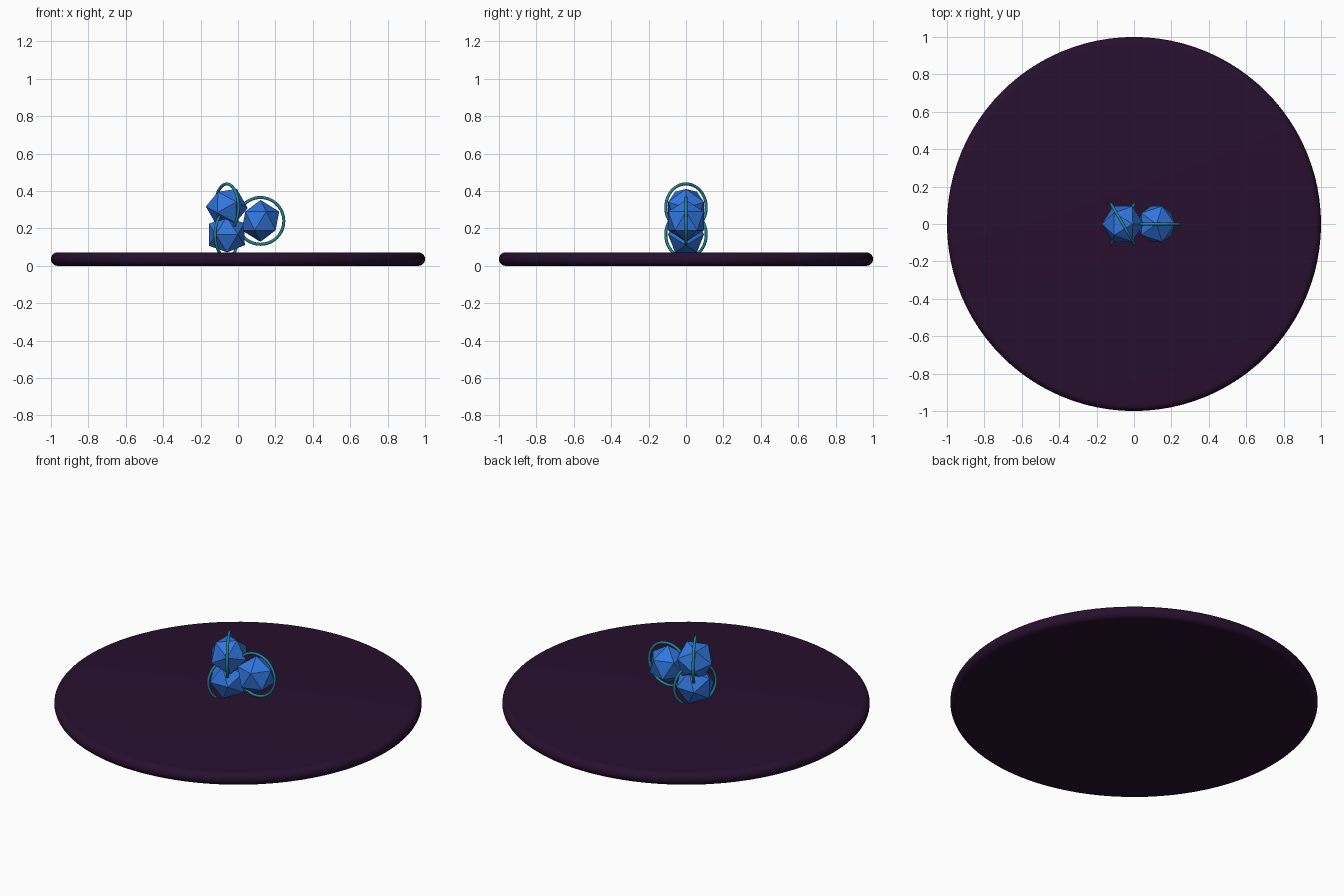
import bpy
import math

cube = bpy.data.objects.get("Cube")
if cube:
    bpy.data.objects.remove(cube, do_unlink=True)


def make_material(name, rgb):
    mat = bpy.data.materials.new(name)
    mat.use_nodes = True
    colour = (*rgb, 1)
    mat.diffuse_color = colour
    mat.node_tree.nodes["Principled BSDF"].inputs["Base Color"].default_value = colour
    return mat


def finish(name, mat, smooth):
    obj = bpy.context.object
    obj.name = name
    obj.data.materials.append(mat)
    if smooth:
        bpy.ops.object.shade_smooth_by_angle(angle=math.radians(40))
    return obj


dark_purple = make_material("dark purple", (0.020, 0.005, 0.027))
crystal_blue = make_material("crystal blue", (0.030, 0.180, 0.720))
ring_teal = make_material("ring teal", (0.015, 0.230, 0.300))

# Round base slab with a fully rounded rim
thickness = 0.072
bpy.ops.mesh.primitive_cylinder_add(vertices=96, radius=1, depth=thickness,
                                    location=(0, 0, thickness / 2))
base = finish("base_disc", dark_purple, False)
bevel = base.modifiers.new("rounded rim", "BEVEL")
bevel.width = thickness * 0.49
bevel.segments = 8
bevel.limit_method = "ANGLE"
bpy.ops.object.modifier_apply(modifier=bevel.name)
bpy.ops.object.shade_smooth_by_angle(angle=math.radians(40))

# Three faceted crystals, each circled by an upright ring
for i, label in enumerate(("side", "upper", "lower")):
    turn = i * math.tau / 3
    centre = (0.12 * math.cos(turn), 0, 0.24 + 0.084 * math.sin(turn))

    bpy.ops.mesh.primitive_ico_sphere_add(subdivisions=1, radius=0.112,
                                          location=centre, rotation=(0, i * 0.5, 0))
    finish(label + "_crystal", crystal_blue, False)

    bpy.ops.mesh.primitive_torus_add(major_radius=0.125, minor_radius=0.008,
                                     major_segments=48, minor_segments=10,
                                     location=centre,
                                     rotation=(math.pi / 2, 0, turn))
    finish(label + "_ring", ring_teal, True)
